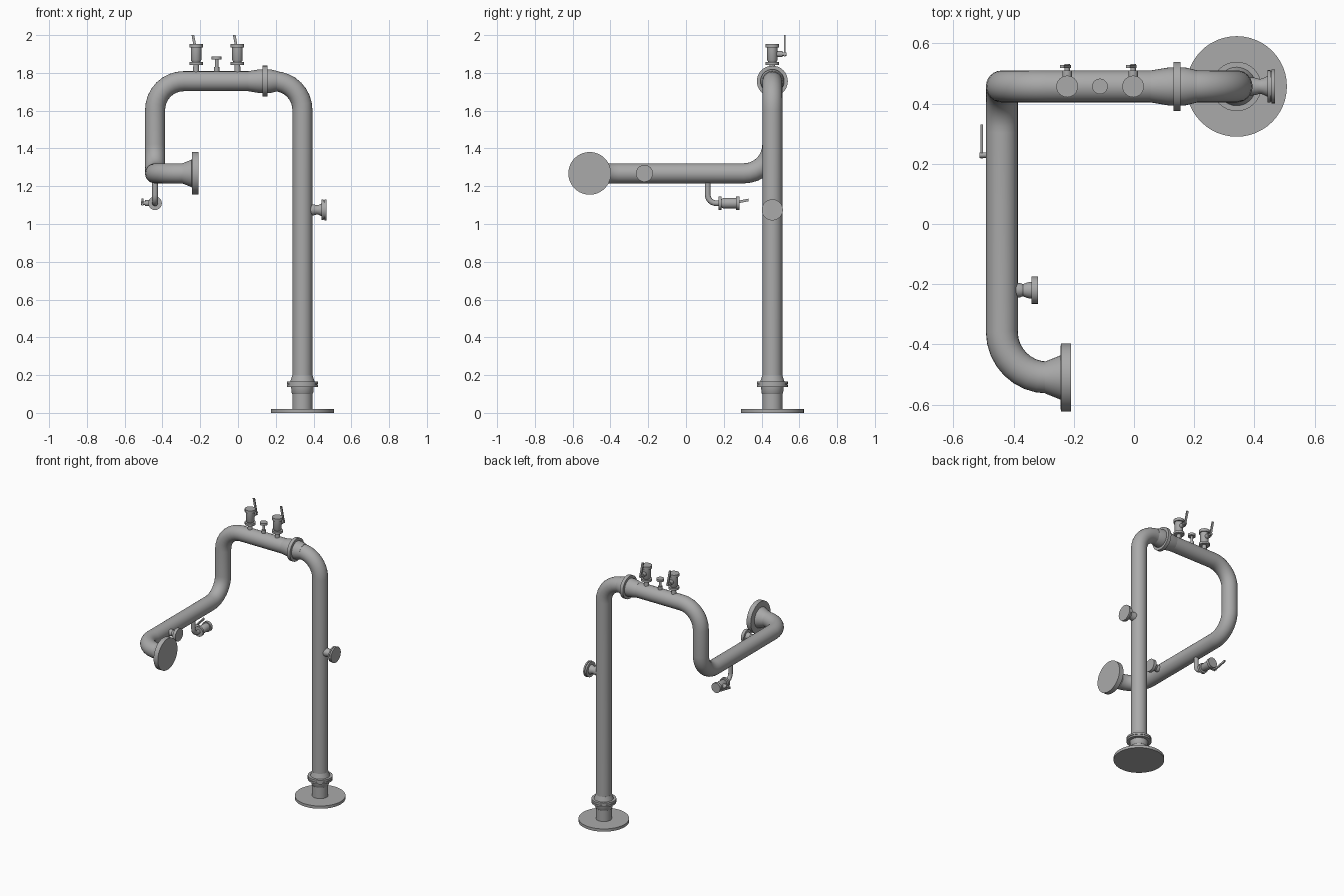
import bpy, math
from mathutils import Vector, Matrix

cube = bpy.data.objects.get("Cube")
if cube:
    bpy.data.objects.remove(cube, do_unlink=True)

# Single painted-metal colour
steel = bpy.data.materials.new("grey_steel")
steel.use_nodes = True
GREY = (0.4, 0.4, 0.4, 1)
steel.diffuse_color = GREY
steel.node_tree.nodes["Principled BSDF"].inputs["Base Color"].default_value = GREY

X, Y, Z = Vector((1, 0, 0)), Vector((0, 1, 0)), Vector((0, 0, 1))


def add_mesh(name, mesh):
    obj = bpy.data.objects.new(name, mesh)
    bpy.context.scene.collection.objects.link(obj)
    mesh.materials.clear()
    mesh.materials.append(steel)
    bpy.ops.object.select_all(action='DESELECT')
    obj.select_set(True)
    bpy.context.view_layer.objects.active = obj
    bpy.ops.object.shade_smooth_by_angle(angle=math.radians(35))
    return obj


def turned(name, origin, axis, profile, sides=32):
    """Capped solid of revolution; profile is (distance along axis, radius)."""
    rot = Z.rotation_difference(axis).to_matrix()
    verts, faces = [], []
    for d, r in profile:
        for i in range(sides):
            a = math.tau * i / sides
            p = Vector((r * math.cos(a), r * math.sin(a), d))
            verts.append(Vector(origin) + rot @ p)
    for k in range(len(profile) - 1):
        for i in range(sides):
            j = (i + 1) % sides
            faces.append([k * sides + i, k * sides + j, (k + 1) * sides + j, (k + 1) * sides + i])
    faces.append(list(reversed(range(sides))))
    faces.append(list(range(len(verts) - sides, len(verts))))
    mesh = bpy.data.meshes.new(name)
    mesh.from_pydata(verts, [], faces)
    return add_mesh(name, mesh)


def rounded_path(corners, bend, steps):
    """Replace each inner right-angle corner by an arc of radius bend."""
    pts = [Vector(c) for c in corners]
    path = [pts[0]]
    for a, b, c in zip(pts, pts[1:], pts[2:]):
        u, v = (a - b).normalized(), (c - b).normalized()
        centre = b + (u + v) * bend
        for i in range(steps + 1):
            t = math.pi / 2 * i / steps
            path.append(centre - v * bend * math.cos(t) - u * bend * math.sin(t))
    return path + [pts[-1]]


def pipe(name, corners, radius, bend, steps):
    curve = bpy.data.curves.new(name, 'CURVE')
    curve.dimensions = '3D'
    curve.bevel_depth = radius
    curve.bevel_resolution = 10
    curve.use_fill_caps = True
    path = rounded_path(corners, bend, steps)
    spline = curve.splines.new('POLY')
    spline.points.add(len(path) - 1)
    for point, co in zip(spline.points, path):
        point.co = (*co, 1)
    temp = bpy.data.objects.new(name + "_path", curve)
    mesh = bpy.data.meshes.new_from_object(temp)
    bpy.data.objects.remove(temp)
    return add_mesh(name, mesh)


def box(name, matrix, lo, hi, lean=0):
    """Box in a local frame, its far z end shifted along x by lean."""
    verts = [matrix @ Vector((x + (lean if z == hi[2] else 0), y, z))
             for x in (lo[0], hi[0]) for y in (lo[1], hi[1]) for z in (lo[2], hi[2])]
    faces = [(0, 1, 3, 2), (4, 6, 7, 5), (0, 4, 5, 1), (2, 3, 7, 6), (0, 2, 6, 4), (1, 5, 7, 3)]
    mesh = bpy.data.meshes.new(name)
    mesh.from_pydata(verts, [], faces)
    return add_mesh(name, mesh)


def valve(name, origin, axis, side):
    """Flanged valve body along axis with a lever standing off to one side."""
    o = Vector(origin)
    turned(name + "_body", o, axis, [
        (0, .036), (.016, .036), (.016, .022), (.026, .028), (.092, .028),
        (.092, .036), (.112, .036)], 24)
    turned(name + "_stem", o + axis * .057, side, [
        (0, .016), (.053, .016), (.053, .009), (.075, .009)], 16)
    frame = Matrix((side.cross(axis), side, axis)).transposed().to_4x4()
    frame.translation = o
    box(name + "_lever", frame, (-.002, .062, .045), (.012, .071, .158), -.022)


# Main pipe run: riser, bridge, drop and arm
R, RX, PY, TOP = .053, .341, .457, 1.756
LX, ARM, FY = -.439, 1.268, -.51
pipe("main_pipe", [(RX, PY, .01), (RX, PY, TOP), (LX, PY, TOP), (LX, PY, ARM),
                   (LX, FY, ARM), (-.25, FY, ARM)], R, .152, 8)

# Base plate and riser coupling
turned("base_plate", (RX, PY, 0), Z, [(0, .167), (.02, .167)], 48)
turned("riser_coupling", (RX, PY, .10), Z, [
    (0, R), (.005, .057), (.038, .06), (.038, .082), (.05, .082), (.05, .078),
    (.053, .078), (.053, .082), (.067, .082), (.067, .064), (.1, R)])

# Bridge coupling
turned("bridge_coupling", (.055, PY, TOP), X, [
    (0, R), (.06, .063), (.076, .063), (.076, .082), (.1, .082), (.1, .063),
    (.115, .063), (.155, R)])

# Outlet reducer and flange
turned("outlet_flange", (-.295, FY, ARM), X, [
    (0, R), (.05, .073), (.052, .113), (.086, .113)], 40)

# Side ports on the riser and the arm
turned("riser_port", (RX + .04, PY, 1.075), X, [
    (0, .03), (.02, .029), (.035, .025), (.045, .026), (.062, .034), (.062, .054),
    (.072, .054), (.072, .05), (.076, .05), (.076, .056), (.087, .056)])
turned("arm_port", (LX + .04, -.22, ARM), X, [
    (0, .024), (.02, .024), (.03, .02), (.045, .026), (.058, .028), (.058, .045),
    (.08, .045)])

# Vent valves and instrument stub on the bridge
for label, x in (("left", -.003), ("right", -.222)):
    turned(label + "_vent_neck", (x, PY, TOP + .04), Z, [(0, .018), (.05, .014)], 20)
    valve(label + "_vent_valve", (x, PY, 1.842), Z, Y)
turned("instrument_stub", (-.113, PY, TOP + .04), Z, [
    (0, .014), (.035, .014), (.035, .009), (.074, .009), (.074, .026), (.09, .026)], 20)

# Drain under the arm
pipe("drain_pipe", [(LX, .115, ARM - .04), (LX, .115, 1.11), (LX, .18, 1.11)], .015, .045, 6)
valve("drain_valve", (LX, .172, 1.11), Y, -X)
